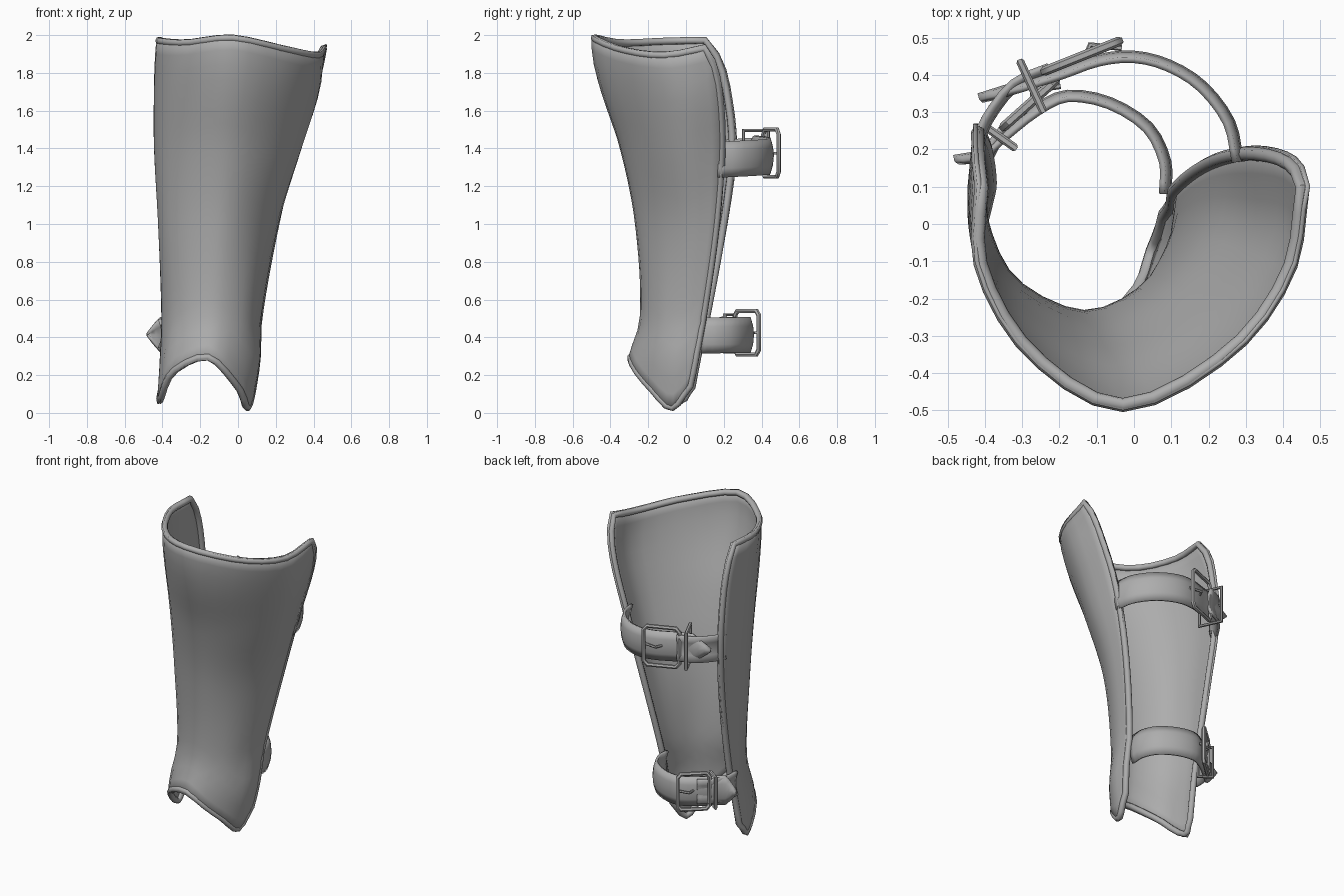
import bpy, math
from mathutils import Vector

if "Cube" in bpy.data.objects:
    bpy.data.objects.remove(bpy.data.objects["Cube"])

grey = bpy.data.materials.new("plain_grey")
grey.diffuse_color = (0.42, 0.42, 0.42, 1)
grey.use_nodes = True
grey.node_tree.nodes["Principled BSDF"].inputs["Base Color"].default_value = grey.diffuse_color


def spline(keys, vals, t):
    """Smooth curve through vals placed at increasing keys."""
    n = len(keys)
    i = max(k for k in range(n - 1) if keys[k] <= t or k == 0)

    def slope(k):
        a, b = max(k - 1, 0), min(k + 1, n - 1)
        return (vals[b] - vals[a]) / (keys[b] - keys[a])
    h = keys[i + 1] - keys[i]
    s = min(max((t - keys[i]) / h, 0), 1)
    return (vals[i] * (2*s**3 - 3*s*s + 1) + vals[i+1] * (3*s*s - 2*s**3)
            + slope(i) * (h * (s**3 - 2*s*s + s)) + slope(i+1) * (h * (s**3 - s*s)))


def finish(ob, angle=50):
    ob.data.materials.clear()
    ob.data.materials.append(grey)
    bpy.ops.object.select_all(action='DESELECT')
    ob.select_set(True)
    bpy.context.view_layer.objects.active = ob
    if ob.type == 'CURVE':
        bpy.ops.object.convert(target='MESH')
        ob = bpy.context.object
    bpy.ops.object.shade_smooth_by_angle(angle=math.radians(angle))
    return ob


def sheet(name, grid, thickness):
    """Thick sheet from rows of points."""
    w = len(grid[0])
    verts = [p for row in grid for p in row]
    faces = [(r*w + c, r*w + c + 1, (r+1)*w + c + 1, (r+1)*w + c)
             for r in range(len(grid) - 1) for c in range(w - 1)]
    me = bpy.data.meshes.new(name)
    me.from_pydata(verts, [], faces)
    ob = bpy.data.objects.new(name, me)
    bpy.context.collection.objects.link(ob)
    mod = ob.modifiers.new("thickness", 'SOLIDIFY')
    mod.thickness, mod.offset = thickness, -1
    return finish(ob)


def tube(name, pts, radius, cyclic=True, sides=1):
    cu = bpy.data.curves.new(name, 'CURVE')
    cu.dimensions = '3D'
    cu.bevel_depth, cu.bevel_resolution, cu.use_fill_caps = radius, sides, True
    sp = cu.splines.new('POLY')
    sp.points.add(len(pts) - 1)
    for q, p in zip(sp.points, pts):
        q.co = (*p, 1)
    sp.use_cyclic_u = cyclic
    ob = bpy.data.objects.new(name, cu)
    bpy.context.collection.objects.link(ob)
    return finish(ob)


# Shell cross-sections, left edge round the front to right edge, by height
U = [k / 6 for k in range(7)]
SECTIONS = {
    0.02: [(-.42, .02), (-.43, -.03), (-.37, -.21), (-.15, -.34), (.0, -.2), (.06, -.08), (.075, .0)],
    0.28: [(-.41, .07), (-.41, -.04), (-.35, -.2), (-.16, -.31), (.01, -.21), (.11, -.07), (.115, .06)],
    0.5: [(-.4, .12), (-.4, 0), (-.32, -.16), (-.14, -.245), (.03, -.17), (.11, -.03), (.125, .1)],
    1.0: [(-.41, .22), (-.42, 0), (-.33, -.17), (-.11, -.27), (.07, -.19), (.2, 0), (.215, .175)],
    1.4: [(-.43, .27), (-.44, 0), (-.33, -.22), (-.08, -.35), (.15, -.26), (.33, -.03), (.31, .21)],
    1.7: [(-.43, .24), (-.44, -.03), (-.32, -.29), (-.05, -.45), (.22, -.33), (.42, -.06), (.41, .195)],
    1.88: [(-.43, .19), (-.43, -.09), (-.29, -.35), (-.03, -.495), (.26, -.35), (.43, -.12), (.46, .15)],
    2.0: [(-.42, .1), (-.42, -.13), (-.28, -.36), (-.03, -.5), (.26, -.36), (.42, -.16), (.48, .06)],
}
LEVELS = list(SECTIONS)
TOP = [1.99, 1.985, 1.975, 2.0, 1.94, 1.91, 1.95]
BOTTOM = [.13, .05, .2, .28, .13, .01, .14]


def surface(u, z):
    col = [spline(U, [Vector(p) for p in SECTIONS[h]], u) for h in LEVELS]
    p = spline(LEVELS, col, z)
    return Vector((p.x, p.y, z))


def shell_point(u, v):
    lo, hi = spline(U, BOTTOM, u), spline(U, TOP, u)
    return surface(u, lo + (hi - lo) * v)


COLS, ROWS = 20, 22
sheet("shin_shell", [[shell_point(c / COLS, r / ROWS) for c in range(COLS + 1)]
                     for r in range(ROWS + 1)], 0.012)


# Rolled rim round the whole edge of the shell
def rim_point(u, v):
    u, v = .015 + .97 * u, .009 + .982 * v
    t = shell_point(u + .01, v) - shell_point(u - .01, v)
    return shell_point(u, v) + Vector((-t.y, t.x, 0)).normalized() * .014


loop = [(c / COLS, 0) for c in range(COLS)] + [(1, r / ROWS) for r in range(ROWS)]
loop += [(1 - u, 1 - v) for u, v in loop]
tube("rolled_rim", [rim_point(*p) for p in loop], 0.019, sides=2)


def strap(name, path, z0, z1, width, pointed=False):
    """Slightly domed band along a plan path, rising from z0 to z1."""
    keys = [k / (len(path) - 1) for k in range(len(path))]
    pts = [Vector(p) for p in path]
    steps = 3 * (len(path) - 1)
    rows = [[] for _ in range(5)]
    for k in range(steps + 1):
        s = k / steps
        p = spline(keys, pts, s)
        d = spline(keys, pts, min(s + .01, 1)) - spline(keys, pts, max(s - .01, 0))
        out = Vector((d.y, -d.x)).normalized()
        w = width * (min(1, .12 + (1 - s) * 7) if pointed else 1)
        for j, row in enumerate(rows):
            f = j / 2 - 1
            q = p + out * (-.018 * f * f)
            row.append((q.x, q.y, z0 + (z1 - z0) * s + f * w / 2))
    return sheet(name, rows, 0.016)


def buckle(name, a, b, z, height):
    """Frame with clipped corners from plan point a to b, plus its prong."""
    a, b = Vector((*a, z)), Vector((*b, z))
    mid, half = (a + b) / 2, (b - a) / 2
    up = Vector((0, 0, height / 2))
    corners = [(-1, -.8), (-.8, -1), (.8, -1), (1, -.8),
               (1, .8), (.8, 1), (-.8, 1), (-1, .8)]
    tube(name + "_frame", [mid + half * s + up * t for s, t in corners], 0.013)
    n = Vector((half.y, -half.x, 0)).normalized()
    if n.y < 0:
        n = -n
    tube(name + "_prong", [b - n * .02, mid + half * .3 + n * .02, mid - half * .1 - n * .025],
         0.008, cyclic=False)


def keeper(name, a, b, z, height):
    """Narrow loop wrapped round the strap."""
    pts = [(*a, z - height / 2), (*b, z - height / 2), (*b, z + height / 2), (*a, z + height / 2)]
    tube(name, pts, 0.011)


# Upper fastening: long strap with pointed end, short strap, buckle, keeper.
# Paths run from right to left, so flip the order to face the dome outward.
strap("upper_strap", [(.295, .17), (.27, .28), (.195, .38), (.1, .44), (0, .465), (-.1, .455),
                      (-.2, .42), (-.31, .385), (-.42, .35)], 1.34, 1.38, .19, True)
strap("upper_short_strap", [(-.405, .2), (-.38, .27), (-.31, .36), (-.22, .4)], 1.36, 1.38, .17)
buckle("upper_buckle", (-.24, .41), (-.04, .49), 1.375, .25)
keeper("upper_keeper", (-.305, .435), (-.245, .305), 1.38, .23)

# Lower fastening
strap("lower_strap", [(.1, .08), (.1, .17), (.05, .27), (-.06, .34), (-.18, .36), (-.27, .32),
                      (-.36, .25), (-.42, .2), (-.485, .185)], .41, .415, .19, True)
strap("lower_short_strap", [(-.39, .07), (-.385, .15), (-.345, .23), (-.28, .29)], .42, .42, .16)
buckle("lower_buckle", (-.35, .26), (-.21, .385), .425, .23)
keeper("lower_keeper", (-.39, .255), (-.32, .205), .42, .2)
